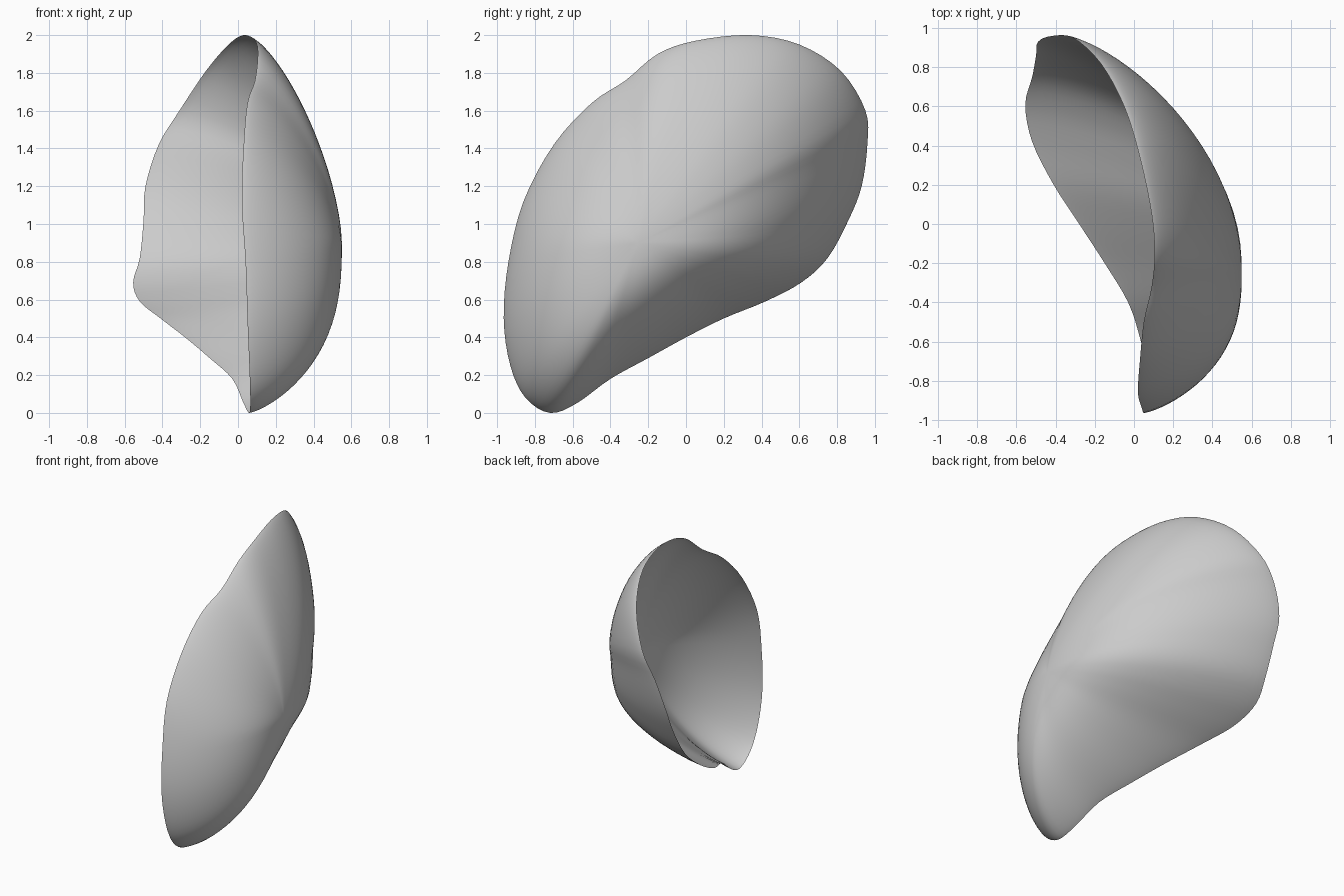
import bpy
import bmesh
import math
from mathutils import Vector

# Remove the default cube
default_cube = bpy.data.objects.get("Cube")
if default_cube:
    bpy.data.objects.remove(default_cube, do_unlink=True)

RINGS = 22           # rings between the crown and the rim
STEPS = 4            # curve steps between neighbouring rim points
CROWN = Vector((.55, -.25, .9))   # most bulging point of the shell

# Rim of the shell, from the pointed beak along the hinge side and round
RIM = [
    (.06, -.72, 0), (.03, -.58, .05), (-.03, -.4, .18), (-.15, -.2, .29),
    (-.28, 0, .4), (-.41, .2, .5), (-.52, .42, .59), (-.555, .61, .69),
    (-.52, .75, .82), (-.5, .86, 1.02), (-.49, .93, 1.2), (-.42, .96, 1.42),
    (-.31, .95, 1.6), (-.17, .82, 1.81), (-.05, .6, 1.95), (.03, .34, 2),
    (.09, .05, 1.97), (.105, -.15, 1.9), (.09, -.32, 1.76),
    (.05, -.5, 1.64), (.03, -.7, 1.42), (.02, -.86, 1.12),
    (.04, -.94, .8), (.05, -.965, .5), (.06, -.93, .25), (.065, -.85, .08),
]


def make_material(name, colour):
    mat = bpy.data.materials.new(name)
    mat.use_nodes = True
    mat.diffuse_color = colour
    for node in mat.node_tree.nodes:
        if node.type == 'BSDF_PRINCIPLED':
            node.inputs["Base Color"].default_value = colour
    return mat


def smooth_loop(points, steps):
    """Closed curve that passes smoothly through all the points."""
    pts = [Vector(p) for p in points]
    count = len(pts)
    loop = []
    for i in range(count):
        a, b, c, d = (pts[(i + k) % count] for k in (-1, 0, 1, 2))
        for s in range(steps):
            t = s / steps
            loop.append(b + (c - a) * t / 2
                        + (a - b * 2.5 + c * 2 - d / 2) * t ** 2
                        + (b * 3 - a - c * 3 + d) * t ** 3 / 2)
    return loop


def bowl_point(edge, t):
    """Point on the shell wall, t running from the crown to the rim."""
    spoke = edge - CROWN
    rise = spoke.z / math.hypot(spoke.y, spoke.z)
    # The wall is gentle toward the top and steep toward the beak
    power = 2.4 - (.9 if rise > 0 else .3) * rise
    drop = 1 - max(0, 1 - t ** power) ** .75
    return CROWN + Vector((spoke.x * drop, spoke.y * t, spoke.z * t))


def build_shell(name, material):
    rim = smooth_loop(RIM, STEPS)
    count = len(rim)
    bm = bmesh.new()
    crown = bm.verts.new(CROWN)
    previous = None
    for k in range(1, RINGS + 1):
        # Rings crowd together near the rim, where the wall is steepest
        t = math.sin(math.pi / 2 * k / RINGS)
        ring = [bm.verts.new(bowl_point(edge, t)) for edge in rim]
        for i in range(count):
            j = (i + 1) % count
            if previous:
                bm.faces.new((previous[i], ring[i], ring[j], previous[j]))
            else:
                bm.faces.new((crown, ring[i], ring[j]))
        previous = ring
    for face in bm.faces:
        face.smooth = True
    mesh = bpy.data.meshes.new(name)
    bm.to_mesh(mesh)
    bm.free()
    mesh.materials.append(material)
    obj = bpy.data.objects.new(name, mesh)
    bpy.context.collection.objects.link(obj)
    return obj


# Single open half shell
shell_grey = make_material("shell_grey", (.6, .6, .6, 1))
build_shell("shell_valve", shell_grey)
